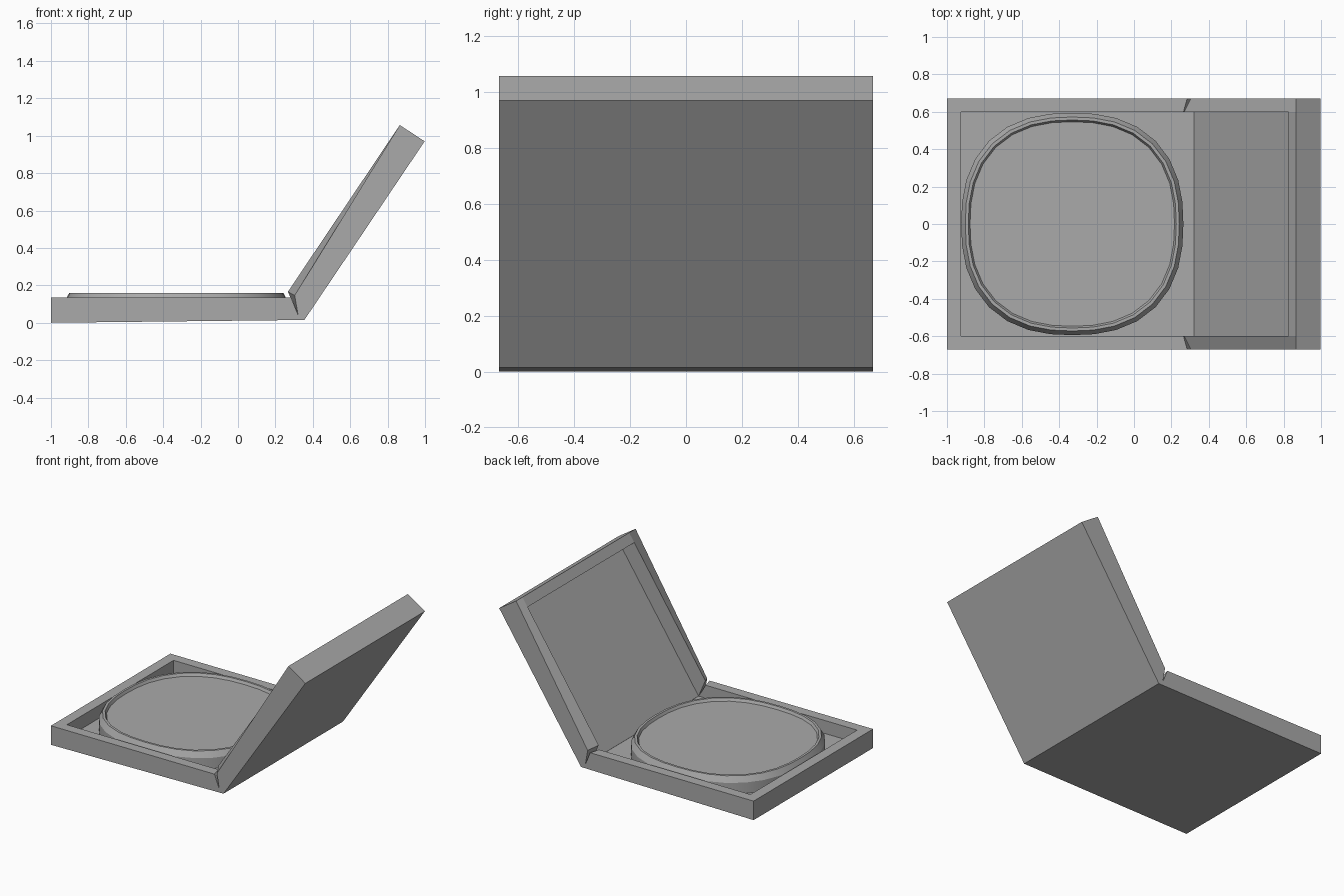
import bpy, bmesh, math

cube = bpy.data.objects.get("Cube")
if cube:
    bpy.data.objects.remove(cube, do_unlink=True)

# Single grey colour
grey = bpy.data.materials.new("plain_grey")
grey.use_nodes = True
colour = (0.4, 0.4, 0.4, 1)
grey.diffuse_color = colour
grey.node_tree.nodes["Principled BSDF"].inputs["Base Color"].default_value = colour


def loft(name, loops, cap_start=True, cap_end=True):
    """Skin a list of equal-length closed loops."""
    bm = bmesh.new()
    rows = [[bm.verts.new(p) for p in loop] for loop in loops]
    n = len(rows[0])
    for a, b in zip(rows, rows[1:]):
        for i in range(n):
            j = (i + 1) % n
            bm.faces.new((a[i], a[j], b[j], b[i]))
    if cap_start:
        bm.faces.new(rows[0])
    if cap_end:
        bm.faces.new(rows[-1])
    bmesh.ops.recalc_face_normals(bm, faces=bm.faces)
    mesh = bpy.data.meshes.new(name)
    bm.to_mesh(mesh)
    bm.free()
    mesh.materials.append(grey)
    obj = bpy.data.objects.new(name, mesh)
    bpy.context.collection.objects.link(obj)
    return obj


def section(profile, y):
    return [(x, y, z) for x, z in profile]


# Hinged case: side profile with a hinge notch that is slanted across the rims
HALF, INNER = 0.67, 0.598


def case_profile(lid_corner, base_corner):
    return [(-1, 0), (0.355, 0.015), (0.998, 0.97), (0.865, 1.057),
            lid_corner, (0.322, 0.039), base_corner, (-1, 0.135)]


outer = case_profile((0.303, 0.146), (0.284, 0.135))
inner = case_profile((0.267, 0.166), (0.264, 0.135))
case = loft("open_case", [section(outer, -HALF), section(inner, -INNER),
                          section(inner, INNER), section(outer, HALF)])

# Recess running through base and lid
recess = [(-0.925, 0.043), (0.32, 0.043), (0.921, 0.933), (0.73, 1.061),
          (0.6, 1.3), (-0.925, 1.3)]
cutter = loft("recess_cutter", [section(recess, -INNER), section(recess, INNER)])
cut = case.modifiers.new("recess", "BOOLEAN")
cut.operation = "DIFFERENCE"
cut.solver = "EXACT"
cut.object = cutter
bpy.context.view_layer.objects.active = case
bpy.ops.object.modifier_apply(modifier=cut.name)
bpy.data.objects.remove(cutter, do_unlink=True)


# Rounded-square pan and its raised rim
def rounded_loop(radius, z, sides=32, power=2.4):
    loop = []
    for i in range(sides):
        a = 2 * math.pi * i / sides
        c, s = math.cos(a), math.sin(a)
        r = radius / (abs(c) ** power + abs(s) ** power) ** (1 / power)
        loop.append((-0.33 + r * c, r * s, z))
    return loop


rim_steps = [(0.594, 0.041), (0.594, 0.12), (0.572, 0.16), (0.556, 0.16), (0.546, 0.14)]
rim = loft("pan_rim", [rounded_loop(r, z) for r, z in rim_steps], False, False)
pan = loft("pan", [rounded_loop(0.547, 0.041), rounded_loop(0.547, 0.141)])

# Smooth the rim while keeping its creases
bpy.ops.object.select_all(action="DESELECT")
rim.select_set(True)
bpy.context.view_layer.objects.active = rim
bpy.ops.object.shade_smooth_by_angle(angle=math.radians(25))
